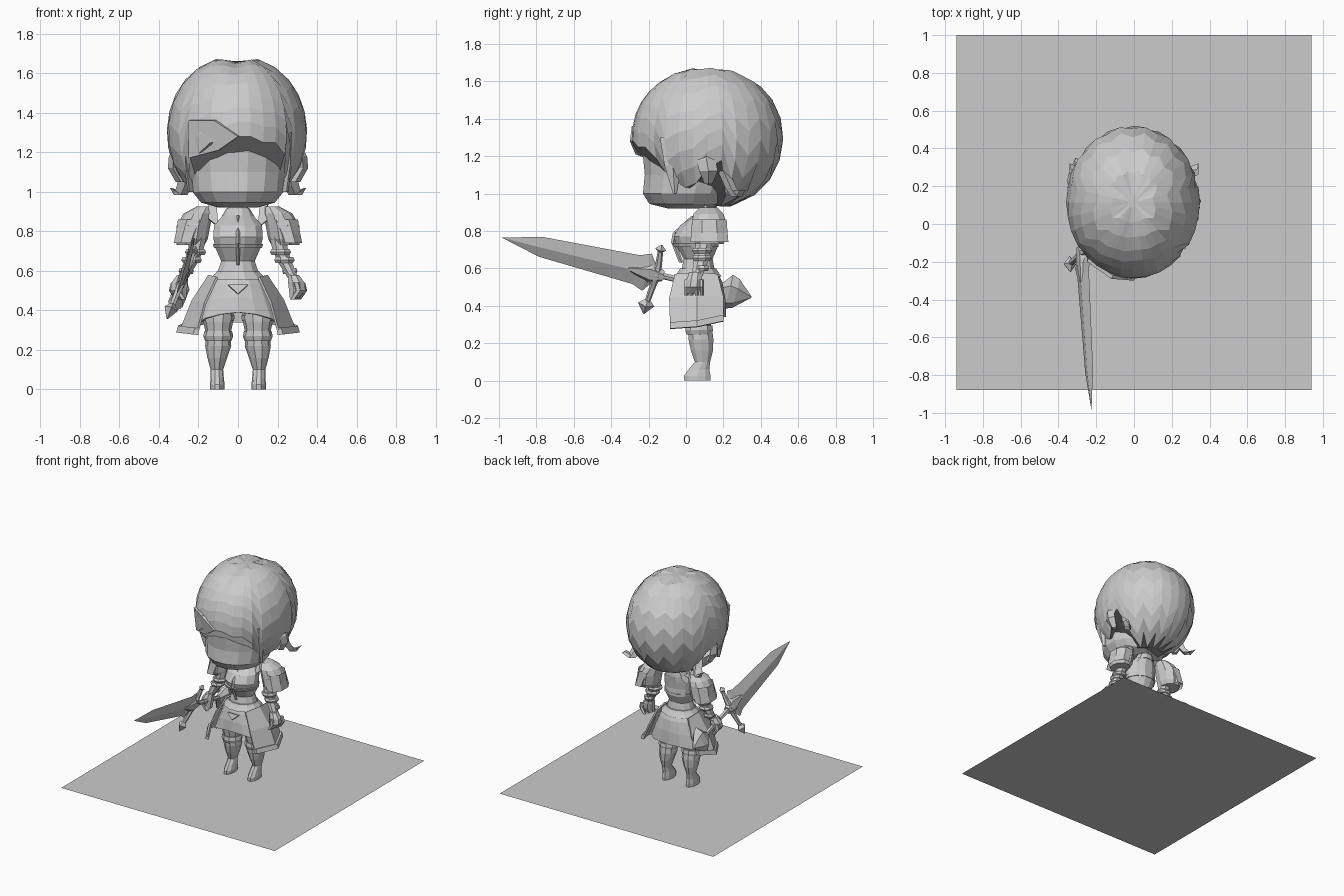
import bpy, bmesh, math
from mathutils import Vector

grey = bpy.data.materials.new("light_grey")
grey.diffuse_color = (0.6, 0.6, 0.6, 1)


def finish(name, bm, mirror=False, thick=0, recalc=True):
    if recalc:
        bmesh.ops.recalc_face_normals(bm, faces=bm.faces)
    me = bpy.data.meshes.new(name)
    bm.to_mesh(me)
    bm.free()
    me.materials.append(grey)
    ob = bpy.data.objects.new(name, me)
    bpy.context.collection.objects.link(ob)
    if thick:
        m = ob.modifiers.new("thickness", 'SOLIDIFY')
        m.thickness, m.offset = thick, -1
    if mirror:
        ob.modifiers.new("mirror", 'MIRROR').use_clip = False
    return ob


def skin(name, rings, cap=True, **kw):
    """Bridge closed rings of points."""
    bm = bmesh.new()
    vs = [[bm.verts.new(p) for p in r] for r in rings]
    n = len(vs[0])
    for a, b in zip(vs, vs[1:]):
        for i in range(n):
            j = (i + 1) % n
            bm.faces.new((a[i], a[j], b[j], b[i]))
    if cap:
        bm.faces.new(vs[0])
        bm.faces.new(vs[-1])
    return finish(name, bm, **kw)


def loft(name, secs, n=10, **kw):
    """Stack horizontal ellipses (x, y, z, rx, ry)."""
    return skin(name, [[(x + rx * math.sin(math.tau * (i + .5) / n),
                         y - ry * math.cos(math.tau * (i + .5) / n), z) for i in range(n)]
                       for x, y, z, rx, ry in secs], **kw)


def rod(name, secs, u, v, n=8, **kw):
    """Sections (centre, half width along u, half width along v)."""
    return skin(name, [[Vector(c) + u * ru * math.cos(math.tau * i / n) + v * rv * math.sin(math.tau * i / n)
                        for i in range(n)] for c, ru, rv in secs], **kw)


def plate(name, pts, thick=0.012, **kw):
    bm = bmesh.new()
    bm.faces.new([bm.verts.new(p) for p in pts])
    return finish(name, bm, thick=thick, recalc=False, **kw)


# base plate
plate("base_plate", [(-.94, -.88, 0), (.94, -.88, 0), (.94, 1, 0), (-.94, 1, 0)], thick=0)

# head with flat face and rounded jaw
loft("head", [(0, .02, .92, .10, .12), (0, .0, .945, .19, .20), (0, .0, 1.0, .235, .235),
              (0, .02, 1.1, .25, .245), (0, .03, 1.2, .26, .265), (0, .06, 1.3, .26, .28),
              (0, .09, 1.45, .22, .24)], n=16)

# hair shell: hem height depends on the angle from the front
N = 32


def hem(i):
    a = abs((i + N // 2) % N - N // 2) * 360 / N
    side = 1 if i < N // 2 else -1
    if a < 40:
        return 1.25 + (.03 if i % N in (0, 1) else 0) - (.05 if a > 30 and side < 0 else 0)
    if a < 70:
        return 1.19 if a < 50 else (1.0 if i % 2 else 1.04)
    if a < 95:
        return 1.06 if i % 2 else 1.14
    if a < 110:
        return 1.18
    return .93 if i % 2 else 1.0


def hair_ring(t):
    ring = []
    for i in range(N):
        a = math.tau * i / N
        s = max(-.96, (hem(i) - 1.3) / .375)
        th = t * math.acos(s)
        r = math.sin(th) ** .92
        dip = .03 * math.exp(-(math.sin(a) * r / .14) ** 2) * max(0, math.cos(th)) ** 3
        x, y = math.sin(a) * .355 * r, .115 - math.cos(a) * .405 * r
        ring.append((x - .005, y, 1.3 + .385 * math.cos(th) - dip))
    return ring


skin("hair", [hair_ring(t) for t in (.03, .14, .27, .4, .52, .64, .76, .88, 1)], thick=.025)
plate("hair_crown", [p for p in hair_ring(.032)], thick=0)

# swept fringe, side locks and outward curls
plate("fringe_lock", [(-.25, -.17, 1.17), (-.1, -.27, 1.21), (0, -.3, 1.28), (-.12, -.29, 1.36), (-.25, -.2, 1.36)], .02)
for s in (-1, 1):
    tag = "right" if s < 0 else "left"
    skin(tag + "_ear_curl", [[(s * (x + dx), y + dy, z) for dx, dy in ((-.03, 0), (0, -w), (.025, 0), (0, w))]
         for x, y, z, w in ((.30, .1, 1.22, .02), (.325, .11, 1.18, .05), (.33, .12, 1.12, .05), (.29, .12, 1.05, .02))])
    skin(tag + "_hair_flick", [[(s * (x + dx), y + dy, z) for dx, dy in ((-w, 0), (0, -.03), (w, 0), (0, .03))]
         for x, y, z, w in ((.26, .2, 1.12, .03), (.27, .24, 1.03, .04), (.29, .27, .985, .035), (.34, .29, 1.02, .005))])
    skin(tag + "_face_lock", [[(s * (x + dx), y + dy, z) for dx, dy in ((-.01, 0), (.01, -w), (.02, 0), (.005, w))]
         for x, y, z, w in ((.26, -.08, 1.3, .06), (.255, -.07, 1.15, .045), (.235, -.06, 1.0, .01))])

# neck, collar and bodice
loft("neck", [(0, .12, .85, .05, .05), (0, .12, 1.0, .045, .045)], n=8)
loft("collar", [(0, .11, .87, .085, .075), (0, .12, .915, .06, .06), (0, .12, .92, .05, .05)], n=10)
loft("bodice", [(0, .07, .55, .14, .12), (0, .065, .6, .105, .09), (0, .065, .65, .088, .08),
                (0, .06, .72, .12, .115), (0, .05, .77, .13, .12), (0, .07, .83, .125, .105),
                (0, .11, .88, .08, .07)], n=12)
loft("chest_band", [(0, .055, .715, .125, .123), (0, .05, .735, .132, .127)], n=12)
rod("bodice_placket", [((0, -.025, .63), .008, .012), ((0, -.068, .74), .01, .012), ((0, -.058, .79), .01, .012),
                       ((0, .04, .88), .008, .012)], Vector((1, 0, 0)), Vector((0, 1, 0)), n=4)
for s in (-1, 1):
    plate("shoulder_strap", [(s * .1, .06, .82), (s * .15, .07, .86), (s * .15, .1, .94), (s * .11, .1, .94)], .015)

# skirt, waistband and front buckle
hems = [.39, .38, .36, .33, .32, .33, .33, .34, .34, .34, .33, .33, .32, .33, .36, .38]


def skirt_ring(t, rx, ry, y):
    return [(rx * math.sin(math.tau * i / 16), y - ry * math.cos(math.tau * i / 16), .585 + t * (h - .585))
            for i, h in enumerate(hems)]


skin("skirt", [skirt_ring(0, .115, .1, .065), skirt_ring(.25, .155, .125, .07), skirt_ring(.6, .195, .14, .07),
               skirt_ring(1, .235, .145, .07)], cap=False, thick=.012)
loft("waistband", [(0, .065, .555, .15, .13), (0, .065, .59, .115, .105), (0, .065, .6, .11, .1)], n=12)
plate("buckle", [(-.05, -.065, .53), (0, -.08, .485), (.05, -.065, .53)], .015)
for s in (-1, 1):
    # overskirt panels with a raised hem
    a = [(.11, -.06, .57), (.15, .06, .58), (.14, .17, .57)]
    b = [(.17, -.09, .44), (.235, .06, .45), (.19, .2, .45)]
    c = [(.21, -.085, .29), (.295, .06, .30), (.24, .2, .33)]
    bm = bmesh.new()
    rows = [[bm.verts.new((s * x, y, z)) for x, y, z in r] for r in (a, b, c)]
    for p, q in zip(rows, rows[1:]):
        for i in (0, 1):
            bm.faces.new((p[i], p[i + 1], q[i + 1], q[i])[::-s])
    finish("overskirt_panel", bm, thick=.012, recalc=False)
    skin("overskirt_hem", [[(s * (x + dx), y, z + dz) for dx, dz in ((-.012, .018), (.008, .022), (.018, -.012), (-.01, -.015))]
                           for x, y, z in c])

# legs, stocking bands, boots and cuffs
loft("thigh", [(.1, .07, .5, .08, .08), (.1, .07, .4, .08, .078), (.1, .07, .34, .075, .075), (.1, .07, .26, .058, .06)],
     n=10, mirror=True)
loft("stocking_band", [(.1, .07, .375, .083, .08), (.1, .07, .345, .08, .08)], n=10, mirror=True)
loft("boot", [(.105, .06, 0, .036, .075), (.105, .06, .025, .037, .075), (.105, .07, .06, .033, .058),
              (.107, .088, .1, .032, .043), (.105, .085, .16, .05, .062), (.1, .08, .22, .066, .07),
              (.1, .075, .275, .062, .068)], n=10, mirror=True)
loft("boot_cuff", [(.1, .07, .245, .066, .07), (.1, .07, .27, .076, .078), (.1, .07, .295, .07, .074)], n=10, mirror=True)

# puffed sleeves with flared caps
loft("puff_sleeve", [(.24, .125, .73, .07, .08), (.235, .125, .76, .082, .095), (.225, .125, .83, .085, .1),
                     (.2, .12, .89, .075, .085), (.17, .12, .925, .04, .05)], n=10, mirror=True)
loft("sleeve_cap", [(.265, .125, .74, .065, .11), (.25, .125, .79, .07, .105), (.225, .125, .86, .085, .1)],
     n=8, cap=False, mirror=True)

# forearms, bracers and hands
loft("forearm", [(.2, .1, .78, .045, .05), (.215, .09, .7, .042, .045), (.24, .08, .64, .038, .042),
                 (.28, .06, .56, .028, .032)], n=8, mirror=True)
for z, x, r in ((.695, .215, .058), (.655, .235, .056), (.60, .262, .042)):
    loft("bracer_ring", [(x, .085, z - .015, r * .85, r * .85), (x, .085, z, r, r), (x, .085, z + .015, r * .85, r * .85)],
         n=8, mirror=True)
loft("hand", [(.28, .05, .58, .03, .035), (.295, .045, .54, .045, .045), (.3, .04, .5, .045, .045),
              (.285, .035, .465, .025, .035)], n=8, mirror=True)
for k in range(4):
    loft("finger", [(.325 - .01 * k, .085 - .028 * k, .54, .016, .012), (.335 - .01 * k, .085 - .028 * k, .5, .016, .012),
                    (.305 - .01 * k, .085 - .028 * k, .455, .014, .012)], n=5, mirror=True)

# sword: b runs to the tip, w across the blade, t through it
tip = Vector((-.225, -.985, .765))
base = Vector((-.275, -.17, .57))
b = (tip - base).normalized()
w = Vector((.13, .09, .33))
w = (w - b * w.dot(b)).normalized()
t = b.cross(w)


def at(d, off=0):
    return base + b * d + w * off


rod("blade", [(at(0), .05, .012), (at(.04), .11, .018), (at(.1), .085, .016), (at(.62), .058, .012),
              (at((tip - base).length), .001, .001)], w, t, n=4)
rod("blade_collar", [(at(-.05), .03, .025), (at(.02), .06, .028), (at(.14), .012, .022)], w, t, n=6)
rod("grip", [(at(-.42), .016, .016), (at(0), .018, .018)], w, t, n=6)
rod("crossguard", [(at(-.0, -.19), .014, .014), (at(-.01, -.06), .018, .018), (at(-.01, 0), .028, .028),
                   (at(-.01, .06), .018, .018), (at(0, .15), .014, .014)], b, t, n=6)
for s in (-1, 1):
    rod("guard_finial", [(at(0, s * .15), .012, .012), (at(0, s * .18), .045, .035), (at(0, s * .235), .004, .004)]
        if s < 0 else [(at(0, .13), .012, .012), (at(0, .145), .03, .025), (at(0, .17), .004, .004)], b, t, n=4)
rod("pommel", [(at(-.35), .02, .02), (at(-.41), .1, .045), (at(-.45), .085, .04), (at(-.535), .004, .004)], w, t, n=6)
